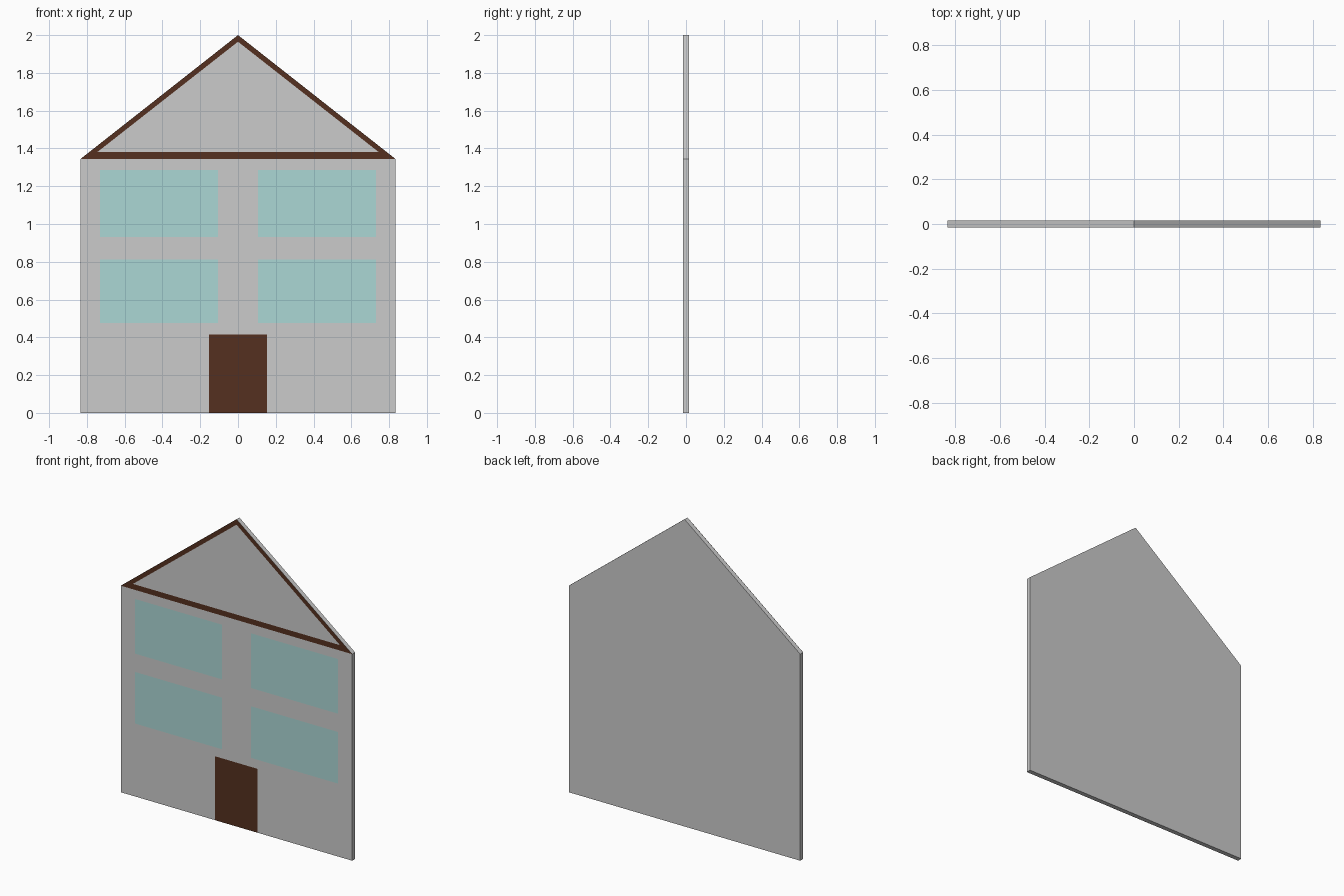
import bpy
import bmesh

if "Cube" in bpy.data.objects:
    bpy.data.objects.remove(bpy.data.objects["Cube"])

HALF_W, EAVES, TOP = 0.833, 1.345, 2.0
HALF_T = 0.015
FRONT = -HALF_T - 0.0006  # panels lie almost flush on the front face


def material(name, color):
    mat = bpy.data.materials.new(name)
    mat.diffuse_color = (*color, 1)
    mat.use_nodes = True
    mat.node_tree.nodes["Principled BSDF"].inputs["Base Color"].default_value = mat.diffuse_color
    return mat


def add_object(name, bm, mat=None):
    mesh = bpy.data.meshes.new(name)
    bm.to_mesh(mesh)
    bm.free()
    obj = bpy.data.objects.new(name, mesh)
    bpy.context.collection.objects.link(obj)
    if mat:
        mesh.materials.append(mat)
    return obj


def panel(name, x0, x1, z0, z1, mat):
    bm = bmesh.new()
    corners = [(x0, z0), (x1, z0), (x1, z1), (x0, z1)]
    bm.faces.new([bm.verts.new((x, FRONT, z)) for x, z in corners])
    return add_object(name, bm, mat)


brown = material("brown_wood", (0.091, 0.030, 0.014))
glass = material("pale_glass", (0.41, 0.68, 0.66))

# House-shaped slab
profile = [(-HALF_W, 0), (HALF_W, 0), (HALF_W, EAVES), (0, TOP), (-HALF_W, EAVES)]
bm = bmesh.new()
face = bm.faces.new([bm.verts.new((x, -HALF_T, z)) for x, z in profile])
ext = bmesh.ops.extrude_face_region(bm, geom=[face], use_keep_orig=True)
moved = [v for v in ext["geom"] if isinstance(v, bmesh.types.BMVert)]
bmesh.ops.translate(bm, verts=moved, vec=(0, 2 * HALF_T, 0))
bmesh.ops.recalc_face_normals(bm, faces=bm.faces)
add_object("house_wall", bm)

# Triangular roof trim: outer and inner triangle bridged by three faces
outer = [(-HALF_W, EAVES), (HALF_W, EAVES), (0, TOP)]
inner = [(-0.746, 1.38), (0.746, 1.38), (0, 1.965)]
bm = bmesh.new()
ov, iv = ([bm.verts.new((x, FRONT, z)) for x, z in ring] for ring in (outer, inner))
for i in range(3):
    j = (i + 1) % 3
    bm.faces.new((ov[i], ov[j], iv[j], iv[i]))
add_object("roof_trim", bm, brown)

# Door and two rows of windows
panel("door", -0.153, 0.153, 0, 0.416, brown)
for row, z0, z1 in (("lower", 0.475, 0.811), ("upper", 0.93, 1.286)):
    panel(f"{row}_left_window", -0.73, -0.106, z0, z1, glass)
    panel(f"{row}_right_window", 0.106, 0.73, z0, z1, glass)
